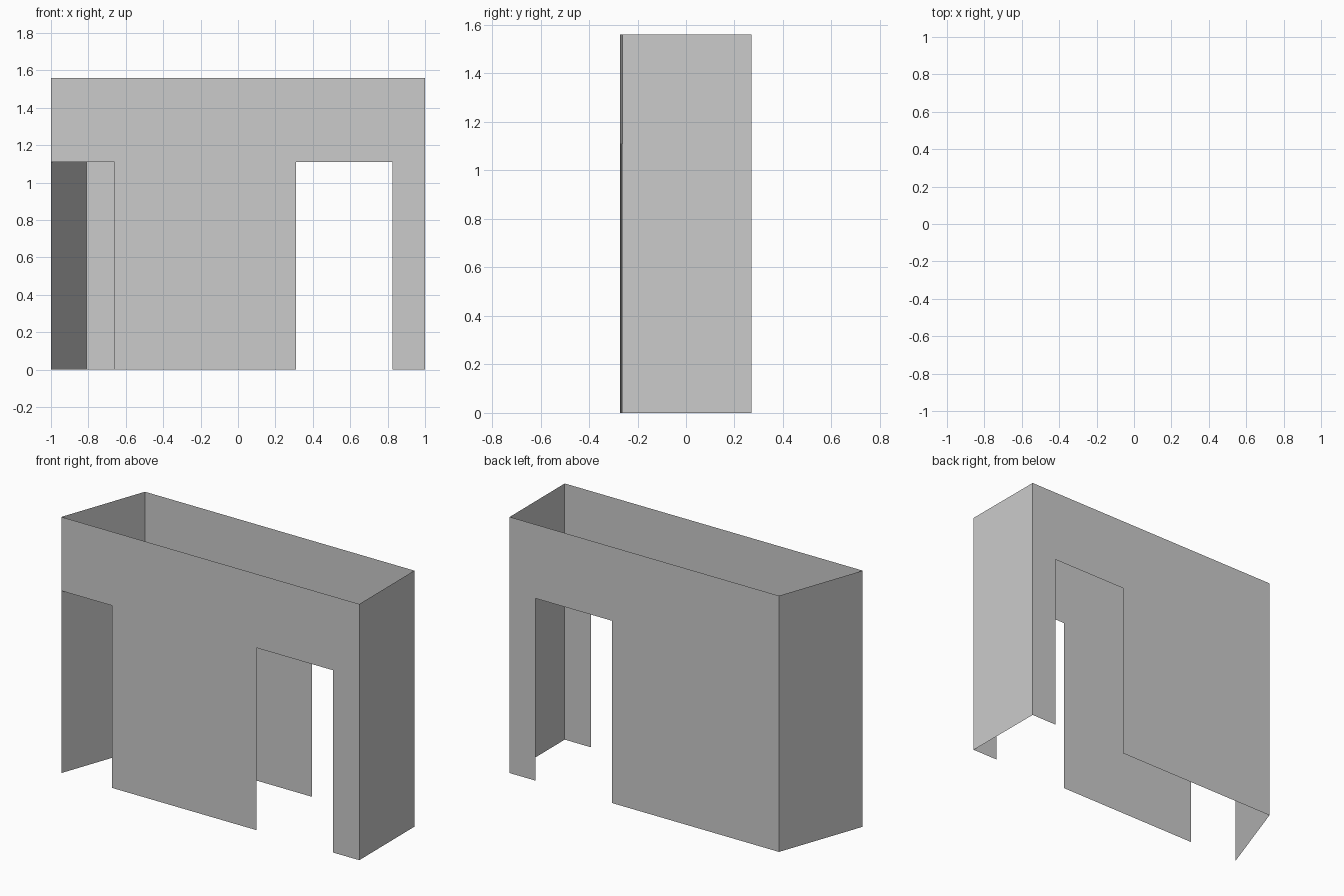
import bpy
from mathutils import Vector

if "Cube" in bpy.data.objects:
    bpy.data.objects.remove(bpy.data.objects["Cube"])

HEIGHT = 1.56
DOOR_TOP = 1.11


def make_wall(name, start, end, openings=()):
    """Thin vertical wall from start to end, with ground-level openings given as fractions."""
    a, b = Vector(start), Vector(end)
    verts, faces = [], []

    def panel(t0, t1, z0, z1):
        p, q = a.lerp(b, t0), a.lerp(b, t1)
        n = len(verts)
        verts.extend([(p.x, p.y, z0), (q.x, q.y, z0), (q.x, q.y, z1), (p.x, p.y, z1)])
        faces.append((n, n + 1, n + 2, n + 3))

    t = 0.0
    for t0, t1 in openings:
        if t0 > t:
            panel(t, t0, 0, HEIGHT)
        panel(t0, t1, DOOR_TOP, HEIGHT)
        t = t1
    if t < 1:
        panel(t, 1, 0, HEIGHT)

    mesh = bpy.data.meshes.new(name)
    mesh.from_pydata(verts, [], faces)
    obj = bpy.data.objects.new(name, mesh)
    bpy.context.collection.objects.link(obj)
    return obj


# Plan corners, counter-clockwise from above so the faces point outward
front_left, front_right = (-1.0, -0.272), (1.0, -0.261)
back_right, back_left = (0.998, 0.271), (-0.81, 0.262)


def along(x, start, end):
    return (x - start[0]) / (end[0] - start[0])


# Front wall: corner opening on the left, doorway on the right
make_wall("front_wall", front_left, front_right,
          [(0, along(-0.66, front_left, front_right)),
           tuple(along(x, front_left, front_right) for x in (0.31, 0.825))])

# Back wall: doorway lined up with the front one
make_wall("back_wall", back_right, back_left,
          [tuple(along(x, back_right, back_left) for x in (0.825, 0.31))])

# Solid end walls, the left one slanted
make_wall("right_wall", front_right, back_right)
make_wall("left_wall", back_left, front_left)
